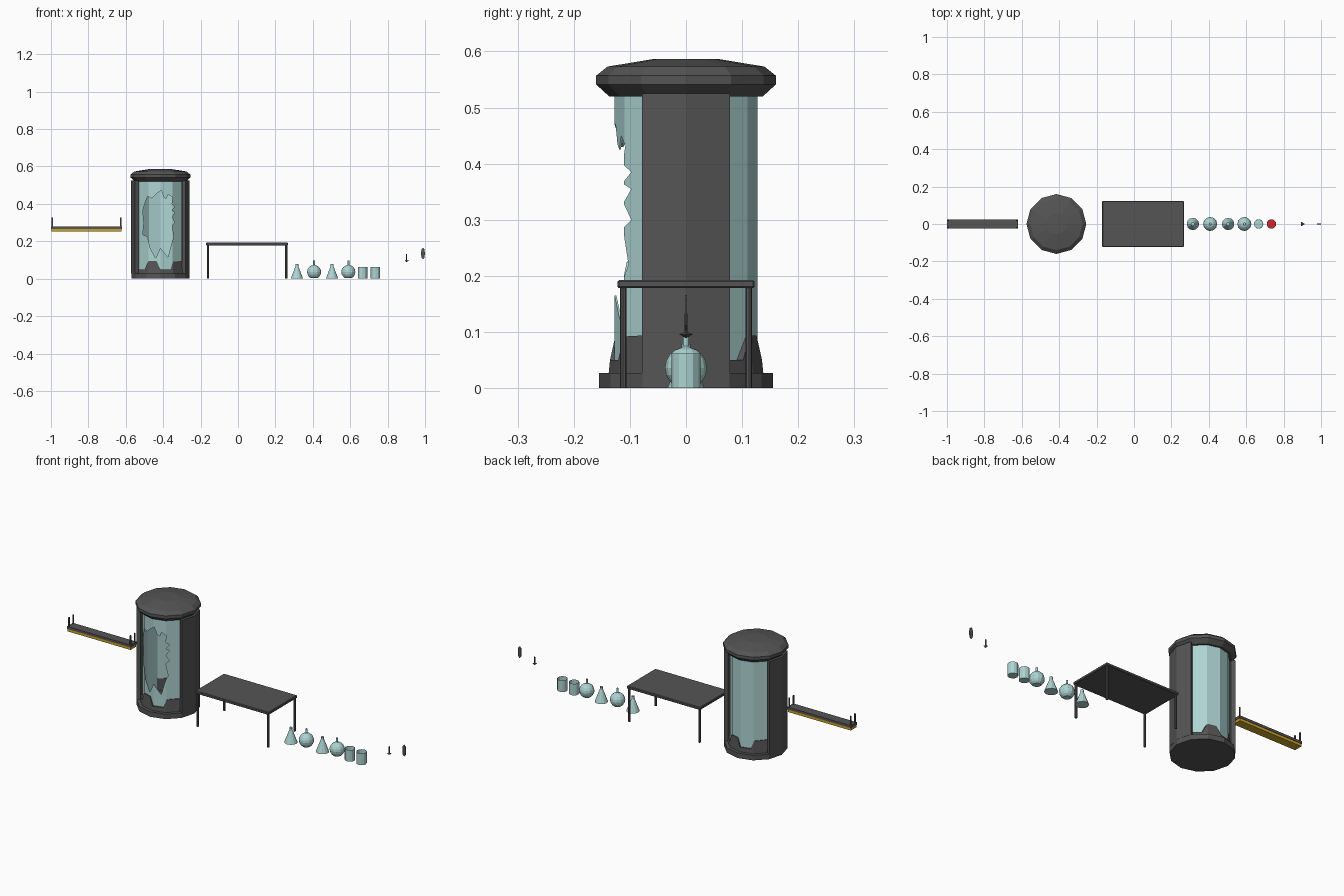
import bpy, bmesh
from math import sin, cos, radians, pi, sqrt
from mathutils import Vector

if "Cube" in bpy.data.objects:
    bpy.data.objects.remove(bpy.data.objects["Cube"])


def material(name, rgb):
    m = bpy.data.materials.new(name)
    m.diffuse_color = (*rgb, 1)
    m.use_nodes = True
    m.node_tree.nodes["Principled BSDF"].inputs["Base Color"].default_value = m.diffuse_color
    return m


DARK = material("dark_metal", (0.09, 0.09, 0.09))
GLASS = material("glass", (0.42, 0.66, 0.65))
YELLOW = material("lamp_yellow", (0.6, 0.38, 0.02))
RED = material("red_liquid", (0.65, 0.02, 0.03))
TX = -0.415          # tank centre


def finish(name, bm, mat, loc=(0, 0, 0)):
    bmesh.ops.remove_doubles(bm, verts=bm.verts, dist=1e-5)
    bmesh.ops.recalc_face_normals(bm, faces=bm.faces)
    me = bpy.data.meshes.new(name)
    bm.to_mesh(me)
    bm.free()
    me.materials.append(mat)
    ob = bpy.data.objects.new(name, me)
    ob.location = loc
    bpy.context.collection.objects.link(ob)
    return ob


def box(name, x, y, z, mat):
    bm = bmesh.new()
    bmesh.ops.create_cube(bm, size=1)
    for v in bm.verts:
        v.co = [a + (b - a) * (c + 0.5) for (a, b), c in zip((x, y, z), v.co)]
    return finish(name, bm, mat)


def lathe(name, profile, n, mat, loc, start=0, sweep=360, loop=False):
    """Revolve (radius, z) points in n flat facets; loop closes the section."""
    bm = bmesh.new()
    rings = []
    for i in range(n + 1):
        a = radians(start + sweep * i / n)
        rings.append([bm.verts.new((r * cos(a), r * sin(a), z)) for r, z in profile])
    k = len(profile)
    for A, B in zip(rings, rings[1:]):
        for j in range(k if loop else k - 1):
            bm.faces.new((A[j], B[j], B[(j + 1) % k], A[(j + 1) % k]))
    if loop and sweep < 360:
        bm.faces.new(rings[0])
        bm.faces.new(rings[-1])
    bmesh.ops.remove_doubles(bm, verts=bm.verts, dist=1e-5)
    bmesh.ops.dissolve_degenerate(bm, edges=bm.edges, dist=1e-6)
    return finish(name, bm, mat, loc)


def prism(name, outline, y0, y1, mat, loc=(0, 0, 0)):
    """Extrude an x-z outline along y."""
    bm = bmesh.new()
    f = bm.faces.new([bm.verts.new((x, y0, z)) for x, z in outline])
    r = bmesh.ops.extrude_face_region(bm, geom=[f])
    for v in r["geom"]:
        if isinstance(v, bmesh.types.BMVert):
            v.co.y = y1
    return finish(name, bm, mat, loc)


# hanging lamp: housing, glowing strip, four posts
box("lamp_housing", (-1, -0.62), (-0.025, 0.025), (0.267, 0.28), DARK)
box("lamp_strip", (-0.997, -0.623), (-0.023, 0.023), (0.253, 0.267), YELLOW)
for x in (-0.993, -0.627):
    for y in (-0.018, 0.018):
        box("lamp_post", (x - 0.003, x + 0.003), (y - 0.003, y + 0.003), (0.28, 0.328), DARK)

# tank base, lid and two side walls
tank = (TX, 0, 0)
lathe("tank_base", [(0, 0), (0.155, 0), (0.155, 0.027), (0, 0.027)], 12, DARK, tank)
lathe("tank_lid", [(0, 0.52), (0.137, 0.52), (0.16, 0.541), (0.16, 0.557),
                   (0.14, 0.573), (0.055, 0.587), (0, 0.587)], 12, DARK, tank)
for start in (-30, 150):
    lathe("tank_side_wall", [(0.135, 0.027), (0.156, 0.027), (0.156, 0.525), (0.135, 0.525)],
          2, DARK, tank, start, 60, True)

# glass cylinder with a jagged hole broken through the front
glass = lathe("tank_glass", [(0.124, 0.027), (0.127, 0.027), (0.127, 0.521), (0.124, 0.521)],
              12, GLASS, tank, loop=True)
hole = [(-.084, .40), (-.068, .44), (-.046, .43), (-.02, .455), (.005, .472), (.018, .435),
        (.03, .425), (.042, .45), (.066, .435), (.06, .40), (.076, .385), (.06, .365),
        (.076, .355), (.062, .33), (.076, .30), (.061, .285), (.071, .22), (.06, .19),
        (.04, .115), (.0, .165), (-.025, .11), (-.055, .165), (-.068, .225),
        (-.094, .235), (-.088, .30), (-.094, .365)]
cutter = prism("hole_cutter", hole, -0.3, -0.02, GLASS, tank)
cutter.hide_render = True
mod = glass.modifiers.new("hole", "BOOLEAN")
mod.operation = "DIFFERENCE"
mod.solver = "EXACT"
mod.object = cutter
bpy.context.view_layer.objects.active = glass
bpy.ops.object.modifier_apply(modifier="hole")
bpy.data.objects.remove(cutter)


# notched metal skirt at the foot of each glass opening
def facet_y(x, r):
    """Depth of a 12-sided ring at x."""
    x = abs(x)
    for a in (60, 30):
        p, q = [Vector((r * cos(radians(b)), r * sin(radians(b)))) for b in (a + 30, a)]
        if x <= q.x or a == 30:
            return p.y + (q.y - p.y) * (x - p.x) / (q.x - p.x)


def skirt(name, s):
    tops = [(-.117, .05), (-.083, .05), (-.0675, .09), (-.062, .094), (-.02, .094),
            (0, .05), (.055, .05), (.0675, .092), (.105, .094), (.117, .092)]
    bm = bmesh.new()
    cols = []
    for x, z in tops:
        col = []
        for r, h in ((.138, .025), (.138 - (z - .025) * .1, z), (.122, z), (.122, .025)):
            col.append(bm.verts.new((s * x, -s * facet_y(x, r), h)))
        cols.append(col)
    for A, B in zip(cols, cols[1:]):
        for j in range(4):
            bm.faces.new((A[j], B[j], B[(j + 1) % 4], A[(j + 1) % 4]))
    bm.faces.new(cols[0])
    bm.faces.new(cols[-1])
    finish(name, bm, DARK, tank)


skirt("front_skirt", 1)
skirt("back_skirt", -1)

# table
top = box("table_top", (-0.17, 0.268), (-0.122, 0.122), (0.178, 0.193), DARK)
bev = top.modifiers.new("edge", "BEVEL")
bev.width = 0.003
bev.segments = 1
for x in (-0.16, 0.258):
    for y in (-0.112, 0.112):
        lathe("table_leg", [(0, 0), (0.006, 0), (0.006, 0.179), (0, 0.179)], 8, DARK, (x, y, 0))

# conical flasks
for x in (0.315, 0.503):
    lathe("conical_flask", [(0, 0), (0.033, 0), (0.008, 0.066), (0.008, 0.079)],
          12, GLASS, (x, 0, 0))

# round flasks with thin necks
ball = [(0.0375 * sin(radians(a)), 0.036 - 0.0375 * cos(radians(a))) for a in range(30, 171, 20)]
for x in (0.407, 0.59):
    lathe("round_flask", [(0, ball[0][1])] + ball + [(0.005, 0.075), (0.005, 0.097)],
          12, GLASS, (x, 0, 0))

# open beakers with liquid inside
for x, mat in ((0.666, GLASS), (0.735, RED)):
    lathe("beaker", [(0, 0), (0.0255, 0), (0.0255, 0.062)], 12, GLASS, (x, 0, 0))
    lathe("beaker_liquid", [(0, 0.012), (0.025, 0.012)], 12, mat, (x, 0, 0))

# small three-sided spike on a stem
lathe("spike_head", [(0, 0.089), (0.014, 0.096), (0.003, 0.1), (0, 0.1)], 3, DARK, (0.9, 0, 0))
lathe("spike_stem", [(0, 0.098), (0.003, 0.098), (0.003, 0.133), (0, 0.133)], 6, DARK, (0.9, 0, 0))

# thin leaf-shaped blade
leaf = [(0, .103), (.008, .112), (.0105, .135), (.008, .157), (0, .166),
        (-.008, .157), (-.0105, .135), (-.008, .112)]
prism("blade", leaf, -0.002, 0.002, DARK, (0.989, 0, 0))
